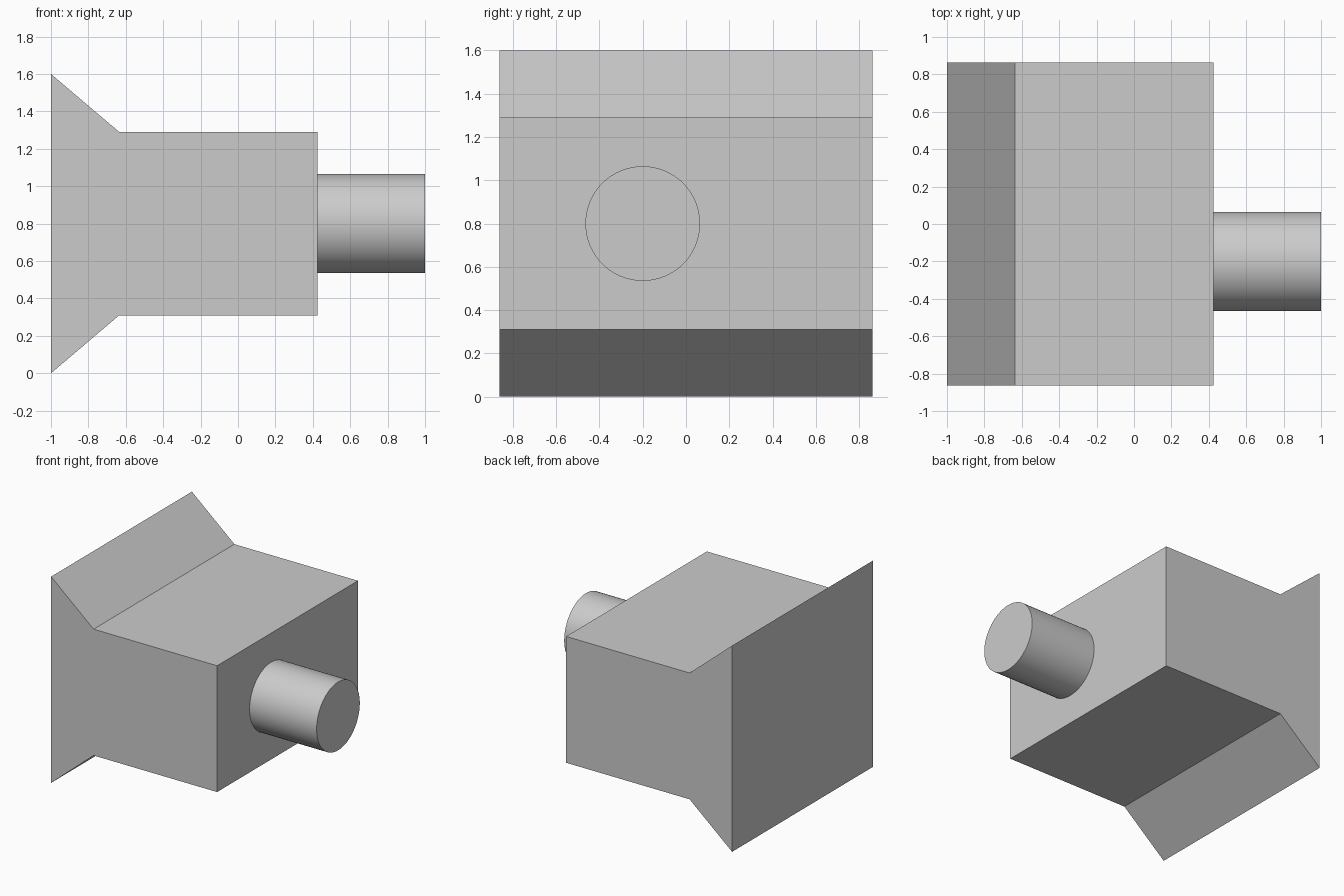
import bpy
import bmesh
from math import radians

cube = bpy.data.objects.get("Cube")
if cube:
    bpy.data.objects.remove(cube, do_unlink=True)

grey = bpy.data.materials.new("light_grey")
grey.use_nodes = True
colour = (0.6, 0.6, 0.6, 1)
grey.diffuse_color = colour
grey.node_tree.nodes["Principled BSDF"].inputs["Base Color"].default_value = colour

HALF_DEPTH = 0.863
MID_Z = 0.8
BODY_END = 0.425

# Flared body: half profile mirrored about its mid height, extruded along y
upper = [(-1, 0.8), (-0.635, 0.49), (BODY_END, 0.49)]
profile = upper + [(x, -h) for x, h in reversed(upper)]
bm = bmesh.new()
face = bm.faces.new([bm.verts.new((x, -HALF_DEPTH, MID_Z + h)) for x, h in profile])
extruded = bmesh.ops.extrude_face_region(bm, geom=[face])["geom"]
bmesh.ops.translate(bm, vec=(0, 2 * HALF_DEPTH, 0),
                    verts=[v for v in extruded if isinstance(v, bmesh.types.BMVert)])
bmesh.ops.recalc_face_normals(bm, faces=bm.faces)
mesh = bpy.data.meshes.new("flared_body")
bm.to_mesh(mesh)
bm.free()
mesh.materials.append(grey)
body = bpy.data.objects.new("flared_body", mesh)
bpy.context.collection.objects.link(body)

# Round shaft standing out of the end face
bpy.ops.mesh.primitive_cylinder_add(
    vertices=64, radius=0.265, depth=1 - BODY_END,
    location=((1 + BODY_END) / 2, -0.2, MID_Z), rotation=(0, radians(90), 0))
shaft = bpy.context.object
shaft.name = "round_shaft"
shaft.data.materials.append(grey)
bpy.ops.object.shade_smooth_by_angle(angle=radians(30))
